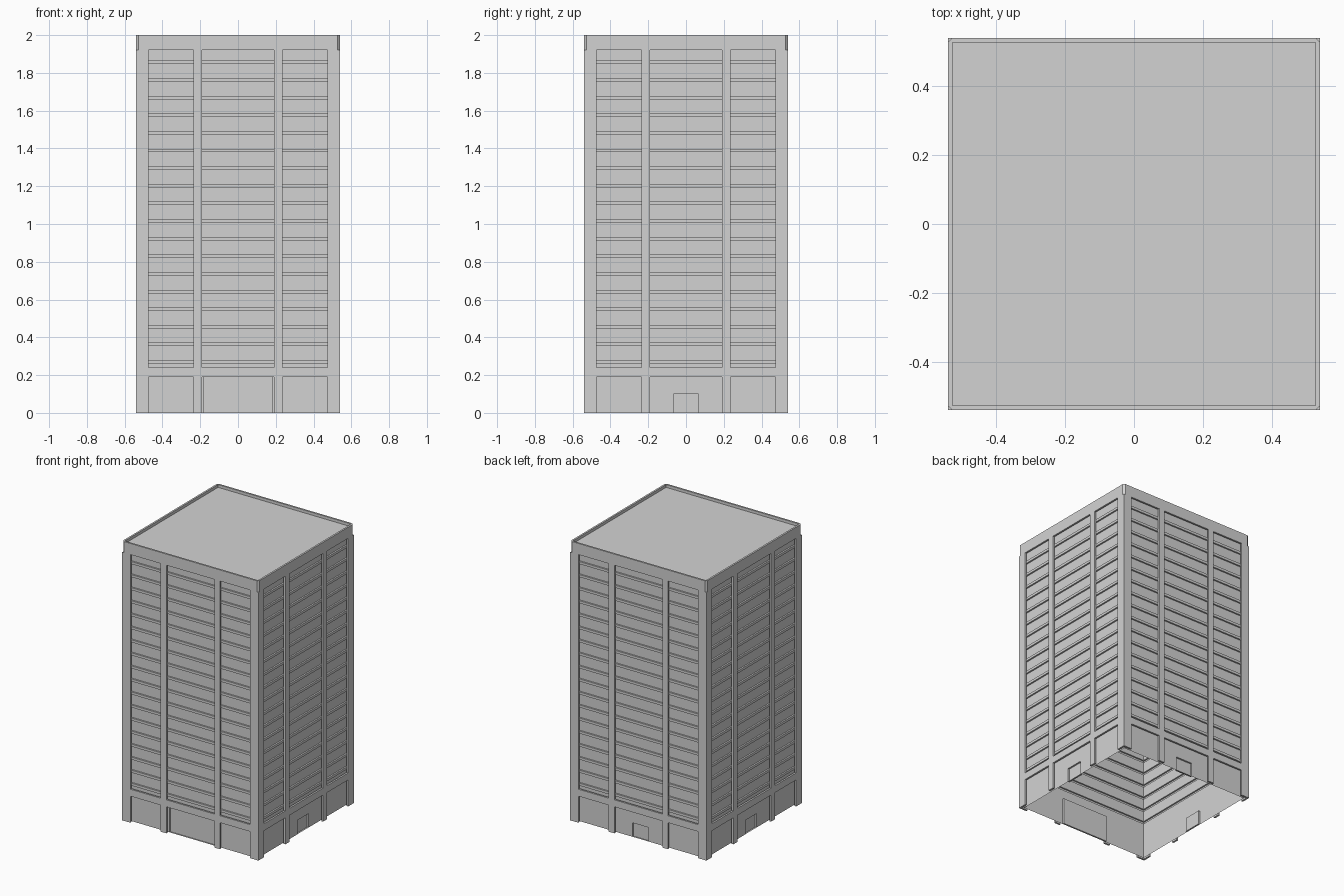
import bpy, bmesh
from math import pi
from mathutils import Matrix

if "Cube" in bpy.data.objects:
    bpy.data.objects.remove(bpy.data.objects["Cube"], do_unlink=True)

HALF = 0.54       # half width of the tower
WALL = 0.013      # facade thickness
GLASS = 0.515     # half width of the recessed glazing
SLAB = 0.526      # half width of the floor bands
FLOORS = 18

concrete = bpy.data.materials.new("light grey concrete")
concrete.use_nodes = True
grey = (0.65, 0.65, 0.65, 1)
concrete.diffuse_color = grey
concrete.node_tree.nodes["Principled BSDF"].inputs["Base Color"].default_value = grey


def finish(name, bm, thickness=0):
    """Turn a bmesh into an object, optionally thickened inwards."""
    bmesh.ops.remove_doubles(bm, verts=bm.verts, dist=0.0002)
    mesh = bpy.data.meshes.new(name)
    bm.to_mesh(mesh)
    bm.free()
    mesh.materials.append(concrete)
    obj = bpy.data.objects.new(name, mesh)
    bpy.context.collection.objects.link(obj)
    if thickness:
        mod = obj.modifiers.new("thickness", "SOLIDIFY")
        mod.thickness = thickness
        mod.offset = -1
        mod.use_even_offset = True
    return obj


def grid_side(bm, side, half, xs, zs, is_hole):
    """Add one facade of rectangular cells; side counts quarter turns from the front.
    Returns the faces of the hole cells, which are left out when is_hole says None."""
    turn = Matrix.Rotation(side * pi / 2, 3, "Z")
    pushed = []
    for x0, x1 in zip(xs, xs[1:]):
        for z0, z1 in zip(zs, zs[1:]):
            kind = is_hole((x0 + x1) / 2, (z0 + z1) / 2)
            if kind == "open":
                continue
            corners = [(x0, z0), (x1, z0), (x1, z1), (x0, z1)]
            face = bm.faces.new([bm.verts.new(turn @ Matrix.Translation((x, -half, z)).to_translation())
                                 for x, z in corners])
            if kind == "recess":
                pushed.append(face)
    return turn, pushed


def loft(bm, outlines):
    """Skin a stack of closed outlines with the same point count."""
    rows = [[bm.verts.new(p) for p in outline] for outline in outlines]
    for low, high in zip(rows, rows[1:]):
        n = len(low)
        for i in range(n):
            j = (i + 1) % n
            bm.faces.new((low[i], low[j], high[j], high[i]))


def square(r, z):
    return [(-r, -r, z), (r, -r, z), (r, r, z), (-r, r, z)]


def chamfered(r, c, z):
    k = r - c
    return [(-k, -r, z), (k, -r, z), (r, -k, z), (r, k, z),
            (k, r, z), (-k, r, z), (-r, k, z), (-r, -k, z)]


# Facade: piers and beams framing three bays per side
right_half = [0.19, 0.235, 0.475, HALF]
bay_x = [-x for x in reversed(right_half)] + right_half
bay_z = [0, 0.19, 0.24, 1.92]


def bay(x, z):
    in_bay = abs(x) < 0.19 or 0.235 < abs(x) < 0.475
    in_row = z < 0.19 or z > 0.24
    return "open" if in_bay and in_row else "solid"


bm = bmesh.new()
for side in range(4):
    grid_side(bm, side, HALF, bay_x, bay_z, bay)
finish("facade_frame", bm, WALL)

# Top band and parapet with cut corners
bm = bmesh.new()
inner = HALF - WALL
loft(bm, [chamfered(inner, 0.0005, 1.92), chamfered(HALF, WALL, 1.92),
          chamfered(HALF, WALL, 2), chamfered(inner, 0.0005, 2),
          chamfered(inner, 0.0005, 1.92)])
finish("parapet_band", bm)

# Roof deck just under the parapet rim
bm = bmesh.new()
bm.faces.new([bm.verts.new(p) for p in square(inner, 1.98)])
finish("roof_deck", bm)

# Glazing with a projecting band at every floor
bm = bmesh.new()
profile = [(GLASS, 0.215)]
pitch = (1.92 - 0.24) / FLOORS
for floor in range(FLOORS):
    z = 0.26 + floor * pitch
    profile += [(GLASS, z), (SLAB, z), (SLAB, z + 0.018), (GLASS, z + 0.018)]
profile.append((GLASS, 1.98))
loft(bm, [square(r, z) for r, z in profile])
finish("window_floors", bm)

# Ground floor panels: wide entrance in front, small doors on the other sides
bm = bmesh.new()
for side in range(4):
    w, h = (0.183, 0.19) if side == 0 else (0.065, 0.1)
    turn, doors = grid_side(bm, side, GLASS, [-GLASS, -w, w, GLASS], [0, h, 0.215],
                            lambda x, z: "recess" if abs(x) < w and z < h else "solid")
    out = bmesh.ops.extrude_face_region(bm, geom=doors)
    moved = [g for g in out["geom"] if isinstance(g, bmesh.types.BMVert)]
    bmesh.ops.translate(bm, verts=moved, vec=turn @ Matrix.Translation((0, 0.012, 0)).to_translation())
    bmesh.ops.delete(bm, geom=[f for f in doors if f.is_valid], context="FACES_ONLY")
finish("ground_floor_panels", bm)
